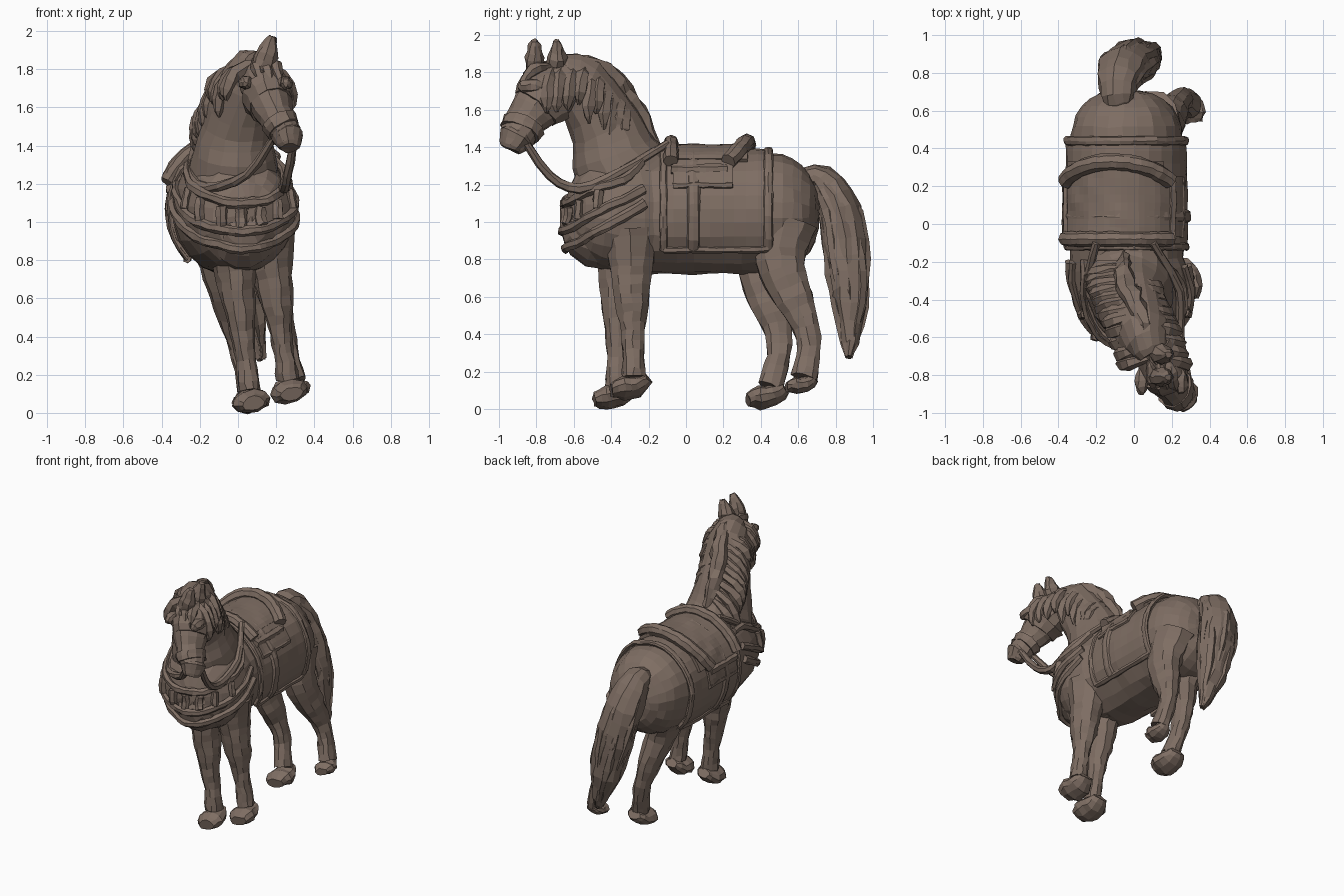
import bpy, math, random
from mathutils import Vector
from mathutils.bvhtree import BVHTree

random.seed(4)
if "Cube" in bpy.data.objects:
    bpy.data.objects.remove(bpy.data.objects["Cube"])

brown = bpy.data.materials.new("brown_clay")
brown.use_nodes = True
brown.diffuse_color = (.21, .155, .125, 1)
brown.node_tree.nodes["Principled BSDF"].inputs["Base Color"].default_value = brown.diffuse_color

# The animal leans a little to one side
UP = Vector((-.2, 0, 1)).normalized()
SIDE = Vector((1, 0, .2)).normalized()
ALONG = Vector((0, 1, 0))
UPRIGHT = Vector((0, 0, 1))


def make(name, verts, faces):
    mesh = bpy.data.meshes.new(name)
    mesh.from_pydata(verts, [], faces)
    mesh.materials.append(brown)
    part = bpy.data.objects.new(name, mesh)
    bpy.context.collection.objects.link(part)
    return part


def profile(*values):
    """Radius rule that blends evenly spaced values along the path."""
    def radius(t):
        place = t * (len(values) - 1)
        low = min(int(place), len(values) - 2)
        return values[low] + (values[low + 1] - values[low]) * (place - low)
    return radius


def bulge(size):
    """Radius rule that is thick in the middle and pointed at both ends."""
    return lambda t: size * math.sin(math.pi * (.1 + .85 * t))


def smooth(points, steps):
    """Catmull-Rom curve through the points."""
    points = [Vector(p) for p in points]
    curve = []
    for i in range(len(points) - 1):
        before, start, end = points[max(i - 1, 0)], points[i], points[i + 1]
        after = points[min(i + 2, len(points) - 1)]
        leave, arrive = (end - before) / 2, (after - start) / 2
        for k in range(steps):
            t = k / steps
            ease = t * t * (3 - 2 * t)
            curve.append(start.lerp(end, ease) + leave * t * (1 - t) ** 2 - arrive * t * t * (1 - t))
    return curve + [points[-1]]


def loft(name, points, radius, flat=1, sides=12, steps=3, side=SIDE, rough=.006):
    """Skin slightly uneven elliptical rings along a path."""
    path = smooth(points, steps)
    last = len(path) - 1
    verts, faces = [], []
    for i, centre in enumerate(path):
        tangent = (path[min(i + 1, last)] - path[max(i - 1, 0)]).normalized()
        across = (side - tangent * side.dot(tangent)).normalized()
        other = tangent.cross(across) * flat
        size = radius(i / last)
        for k in range(sides):
            a = math.tau * k / sides
            jitter = Vector([random.uniform(-rough, rough) for axis in range(3)])
            verts.append(centre + (across * math.cos(a) + other * math.sin(a)) * size + jitter)
    for i in range(last):
        for k in range(sides):
            a, b = i * sides + k, i * sides + (k + 1) % sides
            faces.append((a, b, b + sides, a + sides))
    end = last * sides
    faces += [tuple(reversed(range(sides))), tuple(range(end, end + sides))]
    make(name, verts, faces)
    return verts, faces


# Trunk: a barrel with blunt ends, its front swinging to the left
def barrel(t):
    return math.sin(math.pi * (t - .5))


trunk = []
for k in range(25):
    y = .04 - .67 * barrel(k / 24)
    trunk.append((-.04 + .25 * max(0, -.2 - y), y, 1.05))
flesh = [
    loft("body", trunk, lambda t: .02 + .285 * math.sqrt(1 - barrel(t) ** 6), flat=1.08, sides=22, steps=1),
    loft("neck", [(-.03, -.2, 1.1), (-.02, -.36, 1.3), (-.01, -.43, 1.5), (.05, -.58, 1.75), (.1, -.7, 1.8)],
         profile(.25, .23, .18, .14, .08), flat=1.1, sides=16),
    loft("brisket", [(.04, -.63, 1), (.03, -.5, .95), (0, -.2, .92)], profile(.08, .19, .2), sides=16),
]
verts, faces = [], []
for part_verts, part_faces in flesh:
    faces += [tuple(i + len(verts) for i in face) for face in part_faces]
    verts += part_verts
surface = BVHTree.FromPolygons(verts, faces)


def hug(y, angle, lift):
    """Point on the trunk at an angle from its top."""
    out = UP * math.cos(angle) + SIDE * math.sin(angle)
    hit = surface.ray_cast(Vector((-.04, y, 1.05)) + out, -out)[0]
    return hit + out * lift


# Head with harness bands
head_path = [(.1, -.62, 1.77), (.15, -.75, 1.67), (.2, -.85, 1.55), (.25, -.9, 1.46), (.27, -.94, 1.4)]
head_size = profile(.1, .13, .09, .08, .05)
loft("head", head_path, head_size, flat=1.2)
dense = smooth(head_path, 4)
for name, start in (("browband", 4), ("noseband", 9)):
    loft(name, dense[start:start + 3], lambda t: .01 + head_size((start + 2 * t) / 16), flat=1.2, steps=1)
loft("muzzle", [(.24, -.87, 1.5), (.26, -.91, 1.45), (.27, -.94, 1.39)], profile(.06, .085, .05), flat=1.05)
for name, x in (("left_brow", .25), ("right_brow", .04)):
    loft(name, [(x, -.9, 1.72), (x, -.83, 1.73), (x, -.75, 1.72)], bulge(.04), sides=7)
for name, y in (("left_ear", -.69), ("right_ear", -.81)):
    loft(name, [(.12, y, 1.8), (.15, y, 1.88), (.18, y, 1.97)], profile(.05, .06, .02), flat=.9, sides=8)


# Legs narrow from shoulder or hip to the pastern, ending in a long low hoof
def leg(name, top, foot, bend, flat, hoof):
    top, foot = Vector(top), Vector(foot)
    path = [top.lerp(foot, k / 8) - ALONG * bend * math.sin(math.tau * k / 8) for k in range(9)]
    knee = profile(0, 0, .005, .01, 0, 0, .01)
    loft(name + "_leg", path, lambda t: .05 + .1 * (1 - t) ** 2 + knee(t), flat=flat, sides=10, steps=2)
    sole = [(0, .8, -.1), (0, .2, -.5), (.1, -.6, -.6), (.2, -1.2, -.7)]
    loft(name + "_hoof", [foot + Vector(p) * hoof for p in sole],
         profile(hoof * .5, hoof * .9, hoof, hoof * .6), flat=.6, sides=10, steps=2)


leg("front_right", (-.04, -.35, .95), (.06, -.37, .12), 0, 1.1, .1)
leg("front_left", (.15, -.3, .95), (.26, -.28, .17), 0, 1.1, .1)
leg("hind_right", (-.15, .45, 1), (.06, .45, .12), .05, 1.25, .1)
leg("hind_left", (.1, .53, 1), (.3, .63, .17), .05, 1.25, .075)

# Tail with hair strands
tail = [Vector(p) for p in ((-.08, .62, 1.22), (-.09, .72, 1.22), (-.06, .82, 1.05),
                            (0, .86, .8), (.05, .88, .55), (.12, .87, .28))]
tail_size = profile(.06, .1, .13, .13, .1, .02)
loft("tail", tail, tail_size, flat=.9, rough=.01)
for strand in range(9):
    turn = math.tau * strand / 9
    out = SIDE * math.cos(turn) + ALONG * math.sin(turn) * .9
    first = 1 + strand % 2
    loft("tail_strand", [tail[i] + out * tail_size(i / 5) * .85 for i in range(first, first + 4)],
         bulge(.032), sides=5)

# Mane: crest ridge, hanging locks and forelock
crest = smooth([(-.05, -.16, 1.4), (-.05, -.3, 1.65), (.03, -.48, 1.83), (.12, -.74, 1.84)], 5)
loft("mane_crest", crest, bulge(.06), sides=8, steps=1, rough=.012)
for root in crest[2:-1]:
    for way in (-1, 1):
        fall = random.uniform(.2, .32)
        swing = Vector((way * .17, -.04, 0))
        loft("mane_lock", [root, root + swing * .7 - UPRIGHT * fall * .3,
                           root + swing - UPRIGHT * fall * .7, root + swing - UPRIGHT * fall],
             bulge(.042), sides=6, steps=2)
for x in (.08, .13, .18):
    loft("forelock", [(x, -.72, 1.84), (x + .02, -.82, 1.81), (x + .04, -.88, 1.72)], bulge(.035), sides=6)


# Saddle cloth, skirt and seat wrapped over the back
def cover(name, front, back, right, left, thick, lift):
    rows, columns = 9, 20
    verts = [hug(front + (back - front) * i / rows, right + (left - right) * k / columns, lift)
             for i in range(rows + 1) for k in range(columns + 1)]
    step = columns + 1
    faces = [(a, a + 1, a + step + 1, a + step)
             for i in range(rows) for a in range(i * step, i * step + columns)]
    shell = make(name, verts, faces).modifiers.new("thickness", "SOLIDIFY")
    shell.thickness, shell.offset = thick, 0


def wrap(name, y, right, left, width, lift=.02, flat=.6, sweep=0):
    """Band over the trunk from side to side, its ends swept forward."""
    angles = [right + (left - right) * k / 24 for k in range(25)]
    points = [hug(y - sweep * a * a, a, lift) for a in angles]
    loft(name, points, profile(width, width), flat=flat, sides=8, steps=1, side=ALONG, rough=.003)


def hem(name, front, back, angle, width=.02):
    """Band running along the trunk at one angle."""
    points = [hug(front + (back - front) * k / 8, angle, .02) for k in range(9)]
    loft(name, points, profile(width, width), sides=6, steps=1, side=UPRIGHT, rough=.003)


cover("saddle_cloth", -.13, .45, -2.2, 2.4, .02, .01)
cover("saddle_skirt", -.07, .25, -1.3, 1.3, .03, .02)
cover("saddle_seat", -.06, .33, -.9, .8, .04, .02)
wrap("pommel", -.08, -.9, .9, .04, .05, 1)
wrap("cantle", .33, -.9, .9, .045, .05, 1, .13)
wrap("cloth_front_trim", -.12, -2.2, 2.4, .02)
wrap("cloth_rear_trim", .44, -2.2, 2.4, .025)
wrap("girth_strap", .04, -2.2, 2.4, .035)
for name, way, low in (("right", -1, 2.2), ("left", 1, 2.4)):
    hem("cloth_hem_" + name, -.12, .44, way * low)
    hem("skirt_hem_" + name, -.07, .25, way * 1.3)
    hem("seat_edge_" + name, -.08, .22, way, .03)


# Breast collar: bands sweep round the chest and rise to the saddle
def chest(turn, z):
    rise = .25 * (1 - math.sin(turn))
    return Vector((.33 * math.cos(turn) + .02 * math.sin(turn), -.2 - .46 * math.sin(turn), z + rise))


def strap(name, points, side, width):
    """Flat strap pressed onto the trunk."""
    hits = [surface.find_nearest(p) for p in points]
    loft(name, [hit[0] + hit[1] * .01 for hit in hits], profile(width, width),
         flat=.8, sides=6, steps=2, side=side, rough=.004)


for name, z in (("upper_breast_strap", 1.1), ("middle_breast_strap", .95), ("lower_breast_strap", .85)):
    strap(name, [chest(math.pi * k / 16, z) for k in range(17)], UPRIGHT, .027)
for k in range(2, 9):
    turn = math.pi * k / 10
    strap("breast_plate", [chest(turn, z) for z in (.97, 1.02, 1.07)],
          Vector((math.sin(turn), -math.cos(turn), 0)), .03)

# Reins droop from the muzzle and run back to the pommel
droop = ((-.87, 1.45), (-.73, 1.25), (-.57, 1.18), (-.35, 1.27), (-.1, 1.42))
for name, spread in (("left_rein", (.3, .26, .24, .24, .1)), ("right_rein", (.19, .05, -.16, -.25, -.2))):
    loft(name, [(x, y, z) for x, (y, z) in zip(spread, droop)], profile(.02, .03, .02), sides=7, rough=.003)
